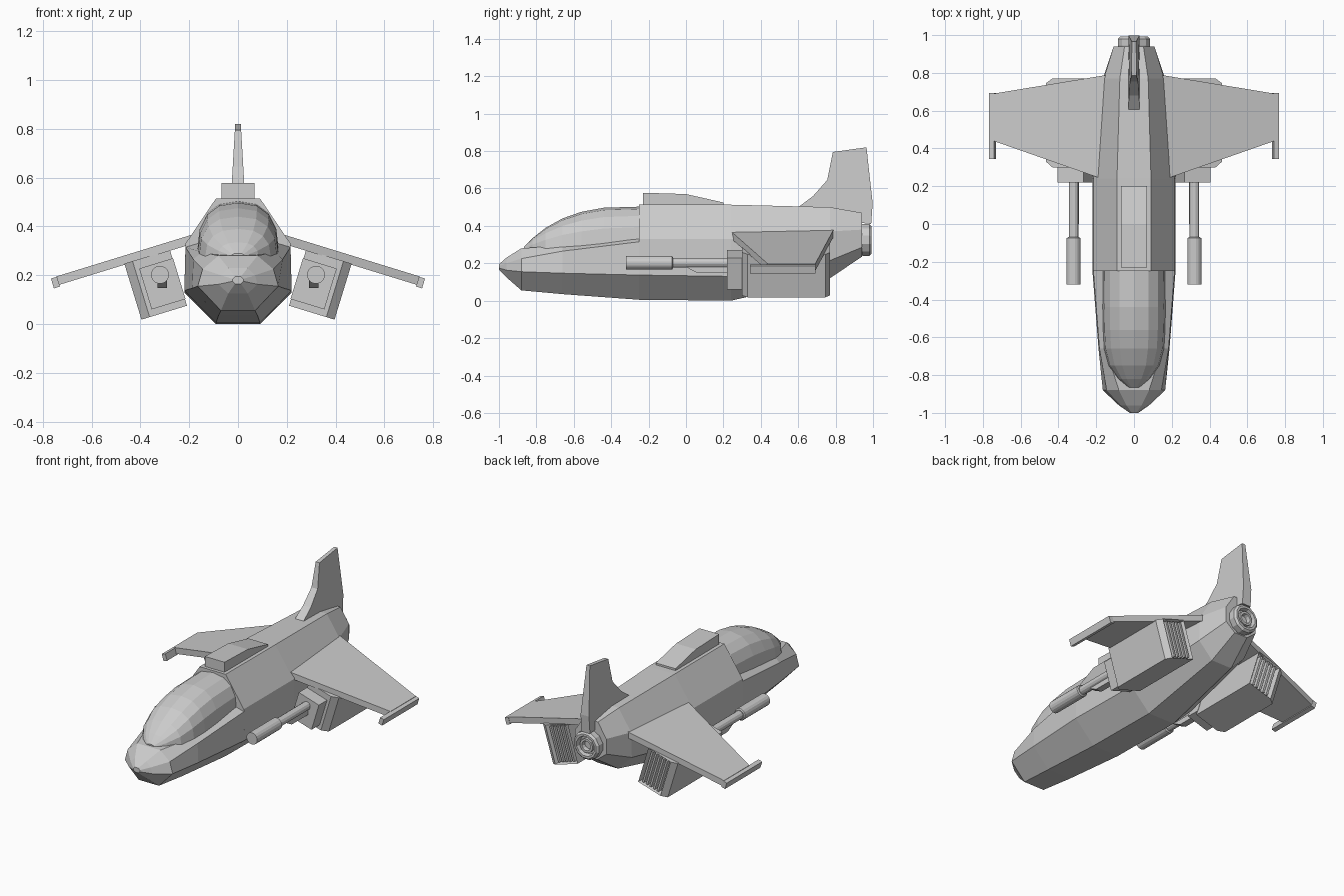
import bpy, bmesh, math
from mathutils import Matrix, Vector

if "Cube" in bpy.data.objects:
    bpy.data.objects.remove(bpy.data.objects["Cube"])

TILT = Matrix.Rotation(math.radians(17), 4, 'Y')   # wing droop angle


def loft(name, rings, mirror=False, matrix=None, recess=None):
    """Skin a list of equal-sized point rings and cap both ends."""
    bm = bmesh.new()
    rows = [[bm.verts.new(p) for p in ring] for ring in rings]
    n = len(rows[0])
    for a, b in zip(rows, rows[1:]):
        for i in range(n):
            j = (i + 1) % n
            bm.faces.new((a[i], a[j], b[j], b[i]))
    bm.faces.new(rows[0])
    bm.faces.new(rows[-1])
    bmesh.ops.recalc_face_normals(bm, faces=bm.faces)
    if recess:   # sink a framed panel into the rearmost face
        bm.normal_update()
        face = max(bm.faces, key=lambda f: f.normal.y)
        bmesh.ops.inset_region(bm, faces=[face], thickness=recess[0])
        bmesh.ops.translate(bm, verts=face.verts, vec=(0, -recess[1], 0))
    if matrix:
        bm.transform(matrix)
    mesh = bpy.data.meshes.new(name)
    bm.to_mesh(mesh)
    bm.free()
    ob = bpy.data.objects.new(name, mesh)
    bpy.context.collection.objects.link(ob)
    if mirror:
        ob.modifiers.new("Mirror", 'MIRROR').use_clip = False
    return ob


def section(y, *half):
    """Symmetric ring at y from right-hand (x, z) points, bottom to top."""
    return [(x, y, z) for x, z in half] + [(-x, y, z) for x, z in reversed(half)]


def box(name, center, size, mirror=True, matrix=None):
    c, h = Vector(center), Vector(size) / 2
    rings = [[c + Vector((sx * h.x, sy * h.y, sz * h.z))
              for sx, sz in ((-1, -1), (1, -1), (1, 1), (-1, 1))] for sy in (-1, 1)]
    return loft(name, rings, mirror, matrix)


def turned(name, x, z, profile, sides, mirror=False):
    """Round part along y from (radius, y) pairs."""
    step = 2 * math.pi / sides
    return loft(name, [[(x + r * math.cos((i + .5) * step), y, z + r * math.sin((i + .5) * step))
                        for i in range(sides)] for r, y in profile], mirror)


# Fuselage: low nose under the canopy, then the full-height body
loft("nose", [
    section(-1.0, (.012, .165), (.022, .175), (.022, .185), (.012, .195)),
    section(-.96, (.04, .125), (.08, .163), (.07, .2), (.04, .23)),
    section(-.88, (.07, .055), (.165, .155), (.145, .225), (.08, .28)),
    section(-.66, (.08, .035), (.188, .147), (.183, .265), (.15, .295)),
    section(-.25, (.09, .005), (.22, .137), (.215, .315), (.165, .33))])
loft("fuselage", [
    section(-.25, (.09, .005), (.22, .137), (.215, .33), (.09, .515)),
    section(.24, (.09, 0), (.22, .13), (.215, .33), (.09, .513)),
    section(.77, (.07, .12), (.165, .215), (.16, .37), (.075, .5)),
    section(.94, (.045, .235), (.108, .285), (.108, .38), (.05, .47))])

# Canopy: faceted dome
dome = []
for y, w, base, top in ((-.865, .03, .27, .29), (-.82, .085, .27, .335), (-.75, .135, .27, .39),
                        (-.66, .16, .275, .44), (-.56, .166, .28, .475), (-.44, .168, .29, .497),
                        (-.24, .166, .3, .503)):
    arc = []
    for i in range(9):
        a = math.pi * i / 8
        c, s = math.cos(a), math.sin(a)
        arc.append((math.copysign(abs(c) ** .8, c) * w, y, base + (top - base) * s ** .8))
    dome.append(arc)
loft("canopy", dome)

# Spine housing behind the canopy
spine = ((-.23, .5), (-.23, .577), (0, .57), (.2, .525), (.2, .5))
loft("spine_housing", [[(x, y, z) for y, z in spine] for x in (-.068, .068)])

# Tail fin: tapers towards the tip
fin = ((.6, .5), (.68, .56), (.755, .645), (.785, .795), (.965, .82), (.998, .52), (.99, .41), (.9, .42))
loft("tail_fin", [[(s * (.03 - .058 * max(z - .5, 0)), y, z) for y, z in fin] for s in (-1, 1)])

# Rear nozzle with nested rings
turned("tail_nozzle", 0, .325, ((.08, .92), (.088, .945), (.088, .98), (.076, .992), (.062, .992),
       (.056, .965), (.044, .965), (.044, .985), (.03, .985), (.026, .96)), 12)

# Wings and tip rails
loft("wing", [
    [(.15, .232, .378), (.15, .788, .378), (.15, .788, .34), (.15, .232, .34)],
    [(.745, .44, .195), (.745, .69, .195), (.745, .69, .157), (.745, .44, .157)]], True)
box("wing_tip_rail", (0, 0, 0), (.026, .35, .042),
    matrix=Matrix.Translation((.748, .518, .17)) @ TILT)

# Engine pods hung square to the drooped wing
pod = Matrix.Translation((.3375, 0, .153)) @ TILT
plan = ((-.1, .3), (.06, .3), (.095, .33), (.095, .745), (.06, .77), (-.1, .77))
loft("engine_pod", [[(x, y, z) for x, y in plan] for z in (-.112, .128)], True, pod, recess=(.014, .035))
for i in range(5):
    box(f"pod_vent_slat_{i + 1}", (-.02 + (i - 2) * .026, .75, .008), (.012, .03, .216), matrix=pod)

# Gun mounts: plate with a raised frame centre, barrel, muzzle and lower block
mount = Matrix.Translation((.31, 0, .165)) @ TILT
box("gun_mount", (0, .262, 0), (.145, .085, .175), matrix=mount)
turned("gun_barrel", .32, .202, ((.026, .24), (.026, -.09)), 12, True)
turned("gun_muzzle", .32, .202, ((.03, -.07), (.037, -.075), (.037, -.32)), 16, True)
loft("gun_brace", [[(x, y, z) for y, z in ((0, .18), (.06, .148), (.24, .148), (.24, .18))]
                   for x in (.29, .33)], True)
